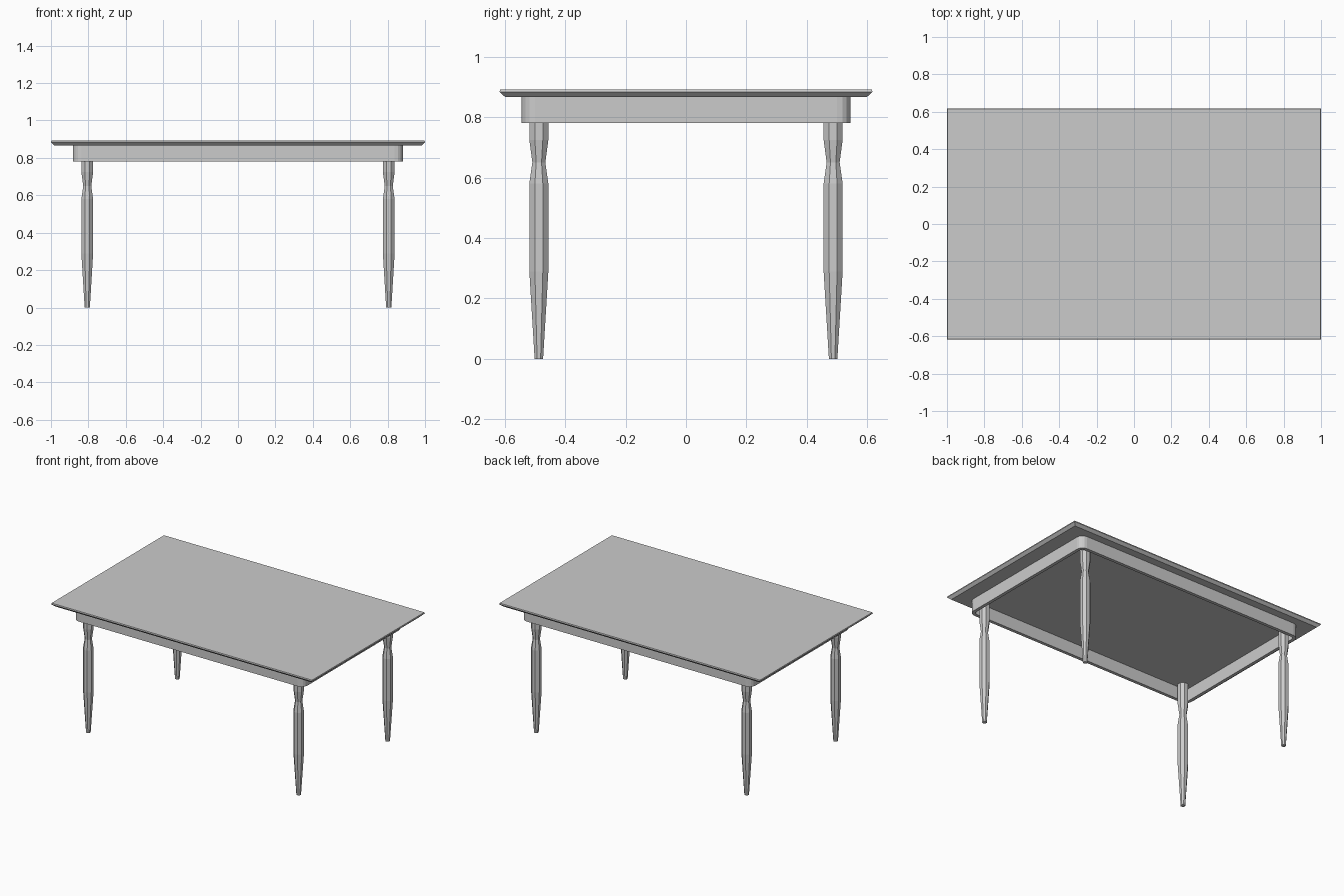
import bpy, bmesh, math

if "Cube" in bpy.data.objects:
    bpy.data.objects.remove(bpy.data.objects["Cube"])


def loft(name, rings, closed=False):
    """Skin equal-length vertex rings; cap the ends, or join last to first."""
    bm = bmesh.new()
    loops = [[bm.verts.new(p) for p in ring] for ring in rings]
    pairs = list(zip(loops, loops[1:]))
    if closed:
        pairs.append((loops[-1], loops[0]))
    else:
        bm.faces.new(loops[0])
        bm.faces.new(loops[-1])
    for a, b in pairs:
        n = len(a)
        for i in range(n):
            j = (i + 1) % n
            bm.faces.new((a[i], a[j], b[j], b[i]))
    bmesh.ops.recalc_face_normals(bm, faces=bm.faces)
    mesh = bpy.data.meshes.new(name)
    bm.to_mesh(mesh)
    bm.free()
    obj = bpy.data.objects.new(name, mesh)
    bpy.context.collection.objects.link(obj)
    return obj


def rectangle(hx, hy, z):
    return [(hx, hy, z), (-hx, hy, z), (-hx, -hy, z), (hx, -hy, z)]


def rounded_rectangle(hx, hy, r, z, segments=4):
    points = []
    corners = ((1, 1), (-1, 1), (-1, -1), (1, -1))
    for k, (sx, sy) in enumerate(corners):
        for i in range(segments + 1):
            a = math.pi / 2 * (k + i / segments)
            points.append((sx * (hx - r) + r * math.cos(a),
                           sy * (hy - r) + r * math.sin(a), z))
    return points


# Table top with an undercut edge and small upper chamfer
TOP_UNDERSIDE = 0.867
loft("table_top", [rectangle(0.982, 0.599, TOP_UNDERSIDE),
                   rectangle(1.0, 0.617, 0.884),
                   rectangle(0.998, 0.615, 0.892)])

# Apron: open frame with rounded corners
X, Y, R, T = 0.883, 0.545, 0.045, 0.022
LOW = 0.78
loft("apron", [rounded_rectangle(X, Y, R, LOW),
               rounded_rectangle(X, Y, R, TOP_UNDERSIDE),
               rounded_rectangle(X - T, Y - T, R - T, TOP_UNDERSIDE),
               rounded_rectangle(X - T, Y - T, R - T, LOW)], closed=True)

# Turned eight-sided legs, (flat radius, height)
PROFILE = [(0.014, 0.0), (0.0315, 0.29), (0.0315, 0.58),
           (0.0215, 0.65), (0.0315, 0.725), (0.0315, TOP_UNDERSIDE)]
SIDES = 8


def leg(name, cx, cy):
    rings = []
    for flat, z in PROFILE:
        r = flat / math.cos(math.pi / SIDES)
        rings.append([(cx + r * math.cos(math.tau * (i + 0.5) / SIDES),
                       cy + r * math.sin(math.tau * (i + 0.5) / SIDES), z)
                      for i in range(SIDES)])
    return loft(name, rings)


for side, sx in (("left", -1), ("right", 1)):
    for end, sy in (("front", -1), ("back", 1)):
        leg(f"{end}_{side}_leg", sx * 0.806, sy * 0.487)
